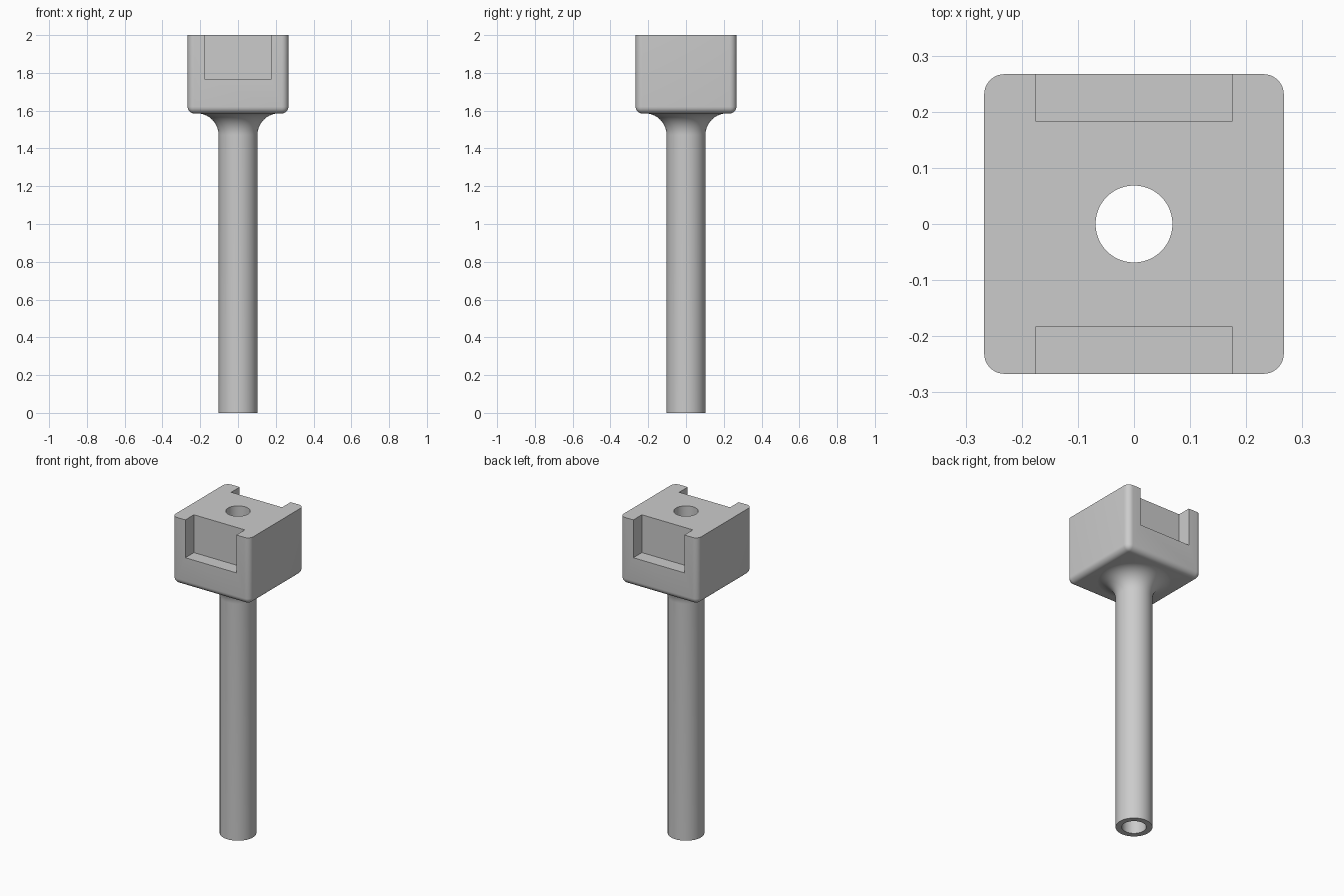
import bpy, bmesh, math
from mathutils import Matrix, Vector

default = bpy.data.objects.get("Cube")
if default:
    bpy.data.objects.remove(default, do_unlink=True)

HALF, BASE, TOP = 0.267, 1.585, 2.0
ROUND, STEM_R, BORE_R, FILLET = 0.036, 0.103, 0.0685, 0.115

grey = bpy.data.materials.new("plain_grey")
grey.use_nodes = True
colour = (0.6, 0.6, 0.6, 1)
grey.diffuse_color = colour
grey.node_tree.nodes["Principled BSDF"].inputs["Base Color"].default_value = colour


def make_object(name, bm):
    bmesh.ops.recalc_face_normals(bm, faces=bm.faces[:])
    mesh = bpy.data.meshes.new(name)
    bm.to_mesh(mesh)
    bm.free()
    mesh.materials.append(grey)
    obj = bpy.data.objects.new(name, mesh)
    bpy.context.collection.objects.link(obj)
    return obj


def box(low, high):
    low, high = Vector(low), Vector(high)
    bm = bmesh.new()
    bmesh.ops.create_cube(bm, size=1, matrix=Matrix.Translation((low + high) / 2)
                          @ Matrix.Diagonal((*(high - low), 1)))
    return bm


def lathe(profile, steps=96):
    bm = bmesh.new()
    verts = [bm.verts.new((r, 0, z)) for r, z in profile]
    edges = [bm.edges.new(pair) for pair in zip(verts, verts[1:])]
    bmesh.ops.spin(bm, geom=verts + edges, cent=(0, 0, 0), axis=(0, 0, 1),
                   angle=math.tau, steps=steps)
    bmesh.ops.remove_doubles(bm, verts=bm.verts[:], dist=1e-5)
    return bm


# Square head, rounded on every edge except the top rim
bm = box((-HALF, -HALF, BASE), (HALF, HALF, TOP))
rounded = [e for e in bm.edges if min(v.co.z for v in e.verts) < TOP - 0.01]
bmesh.ops.bevel(bm, geom=rounded, offset=ROUND, segments=8, profile=0.5,
                affect='EDGES', clamp_overlap=True)
post = make_object("headed_post", bm)

# Round stem flaring into the underside of the head
profile = [(0, 0), (STEM_R, 0)]
for i in range(17):
    a = math.pi / 2 * i / 16
    profile.append((STEM_R + FILLET * (1 - math.cos(a)),
                    BASE - FILLET + 0.001 + FILLET * math.sin(a)))
profile += [(profile[-1][0], BASE + 0.05), (0, BASE + 0.05)]
stem = make_object("stem", lathe(profile))

# Cutters: front and back notches, and the through bore
steps = [(stem, 'UNION')]
for side, near, far in (("front", -0.4, -0.183), ("back", 0.183, 0.4)):
    notch = make_object(side + "_notch_cutter",
                        box((-0.175, near, 1.765), (0.175, far, 2.2)))
    steps.append((notch, 'DIFFERENCE'))
bore = make_object("bore_cutter", lathe([(0, -0.2), (BORE_R, -0.2), (BORE_R, 2.2), (0, 2.2)]))
steps.append((bore, 'DIFFERENCE'))

# Combine everything into one solid and discard the helpers
bpy.context.view_layer.objects.active = post
for other, operation in steps:
    other.hide_render = True
    mod = post.modifiers.new(other.name, 'BOOLEAN')
    mod.operation, mod.object, mod.solver = operation, other, 'EXACT'
    bpy.ops.object.modifier_apply(modifier=mod.name)
    bpy.data.objects.remove(other, do_unlink=True)

bpy.ops.object.select_all(action='DESELECT')
post.select_set(True)
bpy.ops.object.shade_smooth_by_angle(angle=math.radians(30))
